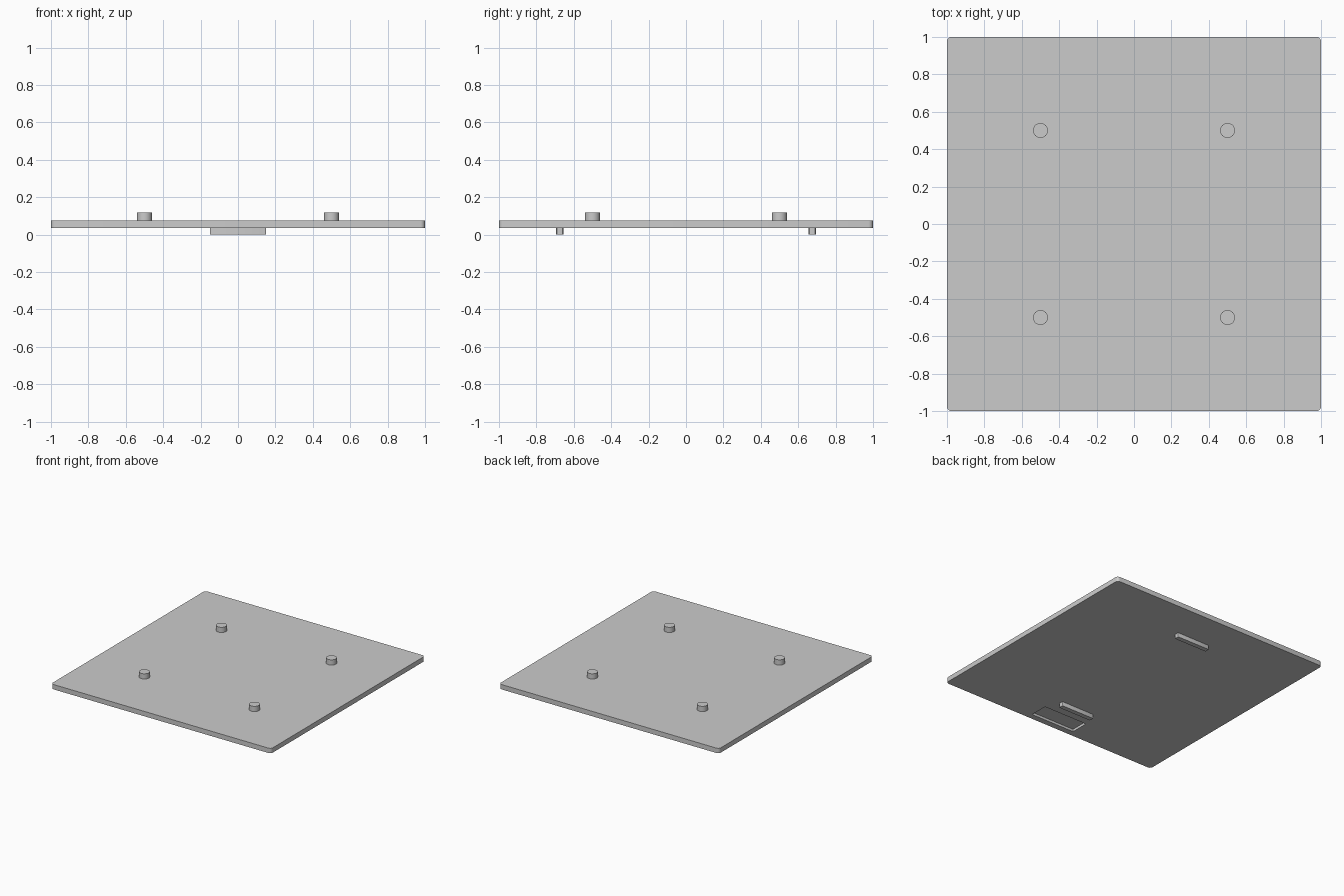
import bpy, bmesh

old = bpy.data.objects.get("Cube")
if old:
    bpy.data.objects.remove(old, do_unlink=True)

GREY = (0.6, 0.6, 0.6, 1)
PLATE_BOTTOM, PLATE_TOP, PEG_TOP = 0.035, 0.075, 0.118

grey = bpy.data.materials.new("plain_grey")
grey.use_nodes = True
grey.diffuse_color = GREY
grey.node_tree.nodes["Principled BSDF"].inputs["Base Color"].default_value = GREY


def finish(name, bm, smooth=True):
    mesh = bpy.data.meshes.new(name)
    bm.to_mesh(mesh)
    bm.free()
    mesh.materials.append(grey)
    ob = bpy.data.objects.new(name, mesh)
    bpy.context.collection.objects.link(ob)
    if smooth:
        bpy.ops.object.select_all(action="DESELECT")
        ob.select_set(True)
        bpy.context.view_layer.objects.active = ob
        bpy.ops.object.shade_smooth_by_angle()
    return ob


def block(x0, x1, y0, y1, z0, z1, radius=0, segments=5):
    """Box with its upright edges rounded."""
    bm = bmesh.new()
    bmesh.ops.create_cube(bm, size=1)
    for v in bm.verts:
        v.co = (x1 if v.co.x > 0 else x0, y1 if v.co.y > 0 else y0, z1 if v.co.z > 0 else z0)
    if radius:
        upright = [e for e in bm.edges if abs(e.verts[0].co.z - e.verts[1].co.z) > 1e-4]
        bmesh.ops.bevel(bm, geom=upright, offset=radius, segments=segments,
                        profile=0.5, affect="EDGES")
    return bm


# Square plate with rounded corners
plate = finish("plate", block(-1, 1, -1, 1, PLATE_BOTTOM, PLATE_TOP, 0.025))

# Shallow rectangular pocket under the front edge
cutter = finish("pocket_cutter", block(-0.2, 0.2, -0.95, -0.8, 0, PLATE_BOTTOM + 0.02), False)
cutter.hide_render = True
cutter.hide_viewport = True
cut = plate.modifiers.new("pocket", "BOOLEAN")
cut.operation = "DIFFERENCE"
cut.solver = "EXACT"
cut.object = cutter

# Runner bars underneath, front and back
for label, y in (("front", -0.675), ("back", 0.675)):
    finish(label + "_runner", block(-0.15, 0.15, y - 0.019, y + 0.019, 0, PLATE_BOTTOM, 0.006, 3))

# Four round pegs on top
for depth, y in (("front", -0.5), ("back", 0.5)):
    for side, x in (("right", -0.5), ("left", 0.5)):
        bm = bmesh.new()
        bmesh.ops.create_cone(bm, cap_ends=True, segments=32, radius1=0.04, radius2=0.04,
                              depth=PEG_TOP - PLATE_TOP)
        bmesh.ops.translate(bm, verts=bm.verts, vec=(x, y, (PEG_TOP + PLATE_TOP) / 2))
        finish(depth + "_" + side + "_peg", bm)
